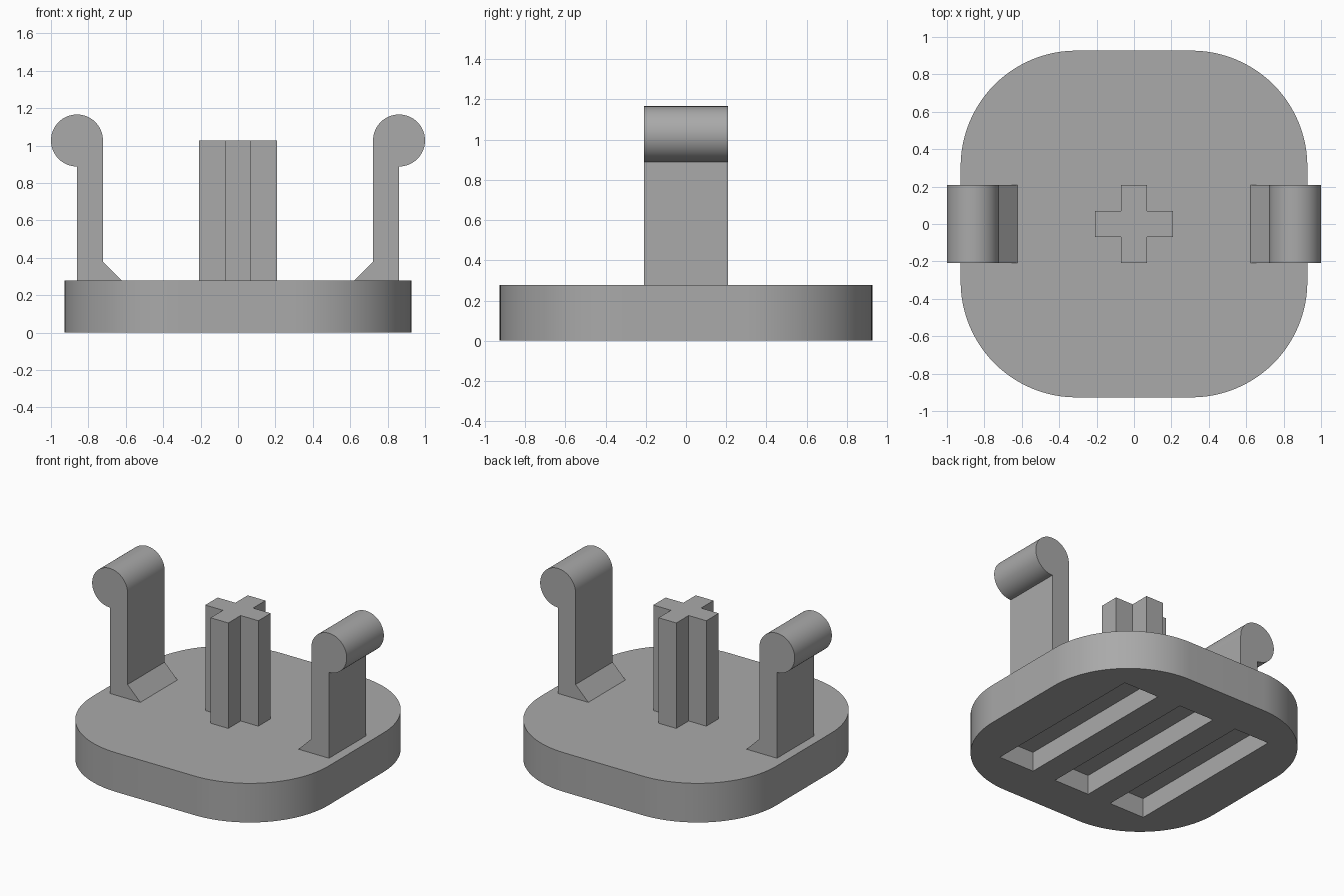
import bpy, bmesh, math
from mathutils import Vector

if "Cube" in bpy.data.objects:
    bpy.data.objects.remove(bpy.data.objects["Cube"])

U = 0.139                 # wall thickness
BASE_H = 2 * U            # base plate height
HALF = 0.927              # base half width
POST_H = 1.027            # post height and hook centre height

grey = bpy.data.materials.new("grey plastic")
grey.diffuse_color = (0.4, 0.4, 0.4, 1)
grey.use_nodes = True
grey.node_tree.nodes["Principled BSDF"].inputs["Base Color"].default_value = grey.diffuse_color


def prism(name, points, direction):
    """Extrude a closed outline of 3D points along a direction."""
    bm = bmesh.new()
    face = bm.faces.new([bm.verts.new(p) for p in points])
    ext = bmesh.ops.extrude_face_region(bm, geom=[face])
    verts = [g for g in ext["geom"] if isinstance(g, bmesh.types.BMVert)]
    bmesh.ops.translate(bm, verts=verts, vec=Vector(direction))
    bmesh.ops.recalc_face_normals(bm, faces=bm.faces)
    mesh = bpy.data.meshes.new(name)
    bm.to_mesh(mesh)
    bm.free()
    mesh.materials.append(grey)
    obj = bpy.data.objects.new(name, mesh)
    bpy.context.collection.objects.link(obj)
    return obj


def select_only(obj):
    bpy.ops.object.select_all(action='DESELECT')
    obj.select_set(True)
    bpy.context.view_layer.objects.active = obj


def smooth(obj):
    select_only(obj)
    bpy.ops.object.shade_smooth_by_angle(angle=math.radians(30))


def arc(cx, cy, r, start, end, steps):
    angles = [math.radians(start + (end - start) * i / steps) for i in range(steps + 1)]
    return [(cx + r * math.cos(a), cy + r * math.sin(a)) for a in angles]


# Base plate: square with large rounded corners
R = 0.62
c = HALF - R
outline = []
for i, (sx, sy) in enumerate([(1, 1), (-1, 1), (-1, -1), (1, -1)]):
    outline += arc(sx * c, sy * c, R, 90 * i, 90 * i + 90, 24)
base = prism("base_plate", [(x, y, 0) for x, y in outline], (0, 0, BASE_H))

# Three long slots cut into the underside
for x in (-0.463, 0, 0.463):
    w, l = U, 0.625
    cutter = prism("slot_cutter", [(x - w, -l, -0.1), (x + w, -l, -0.1),
                                   (x + w, l, -0.1), (x - w, l, -0.1)], (0, 0, 0.1 + U))
    cutter.hide_render = True
    mod = base.modifiers.new("slot", 'BOOLEAN')
    mod.operation = 'DIFFERENCE'
    mod.solver = 'EXACT'
    mod.object = cutter
    select_only(base)
    bpy.ops.object.modifier_apply(modifier=mod.name)
    bpy.data.objects.remove(cutter)
smooth(base)

# Centre post with a plus-shaped section
a, b = U / 2, 1.5 * U
plus = [(b, -a), (b, a), (a, a), (a, b), (-a, b), (-a, a),
        (-b, a), (-b, -a), (-a, -a), (-a, -b), (a, -b), (a, -a)]
prism("cross_post", [(x, y, BASE_H) for x, y in plus], (0, 0, POST_H - BASE_H))

# Clip arms: chamfered foot, straight arm and round outward hook in one profile
outer = 1 - U
inner = outer - U
profile = [(inner - 0.1, BASE_H), (inner, BASE_H + 0.1)]
profile += arc(outer, POST_H, U, 180, -90, 54)
profile += [(outer, BASE_H)]
for side, label in ((-1, "left"), (1, "right")):
    clip = prism(label + "_clip_arm", [(side * x, -1.5 * U, z) for x, z in profile], (0, 3 * U, 0))
    smooth(clip)
